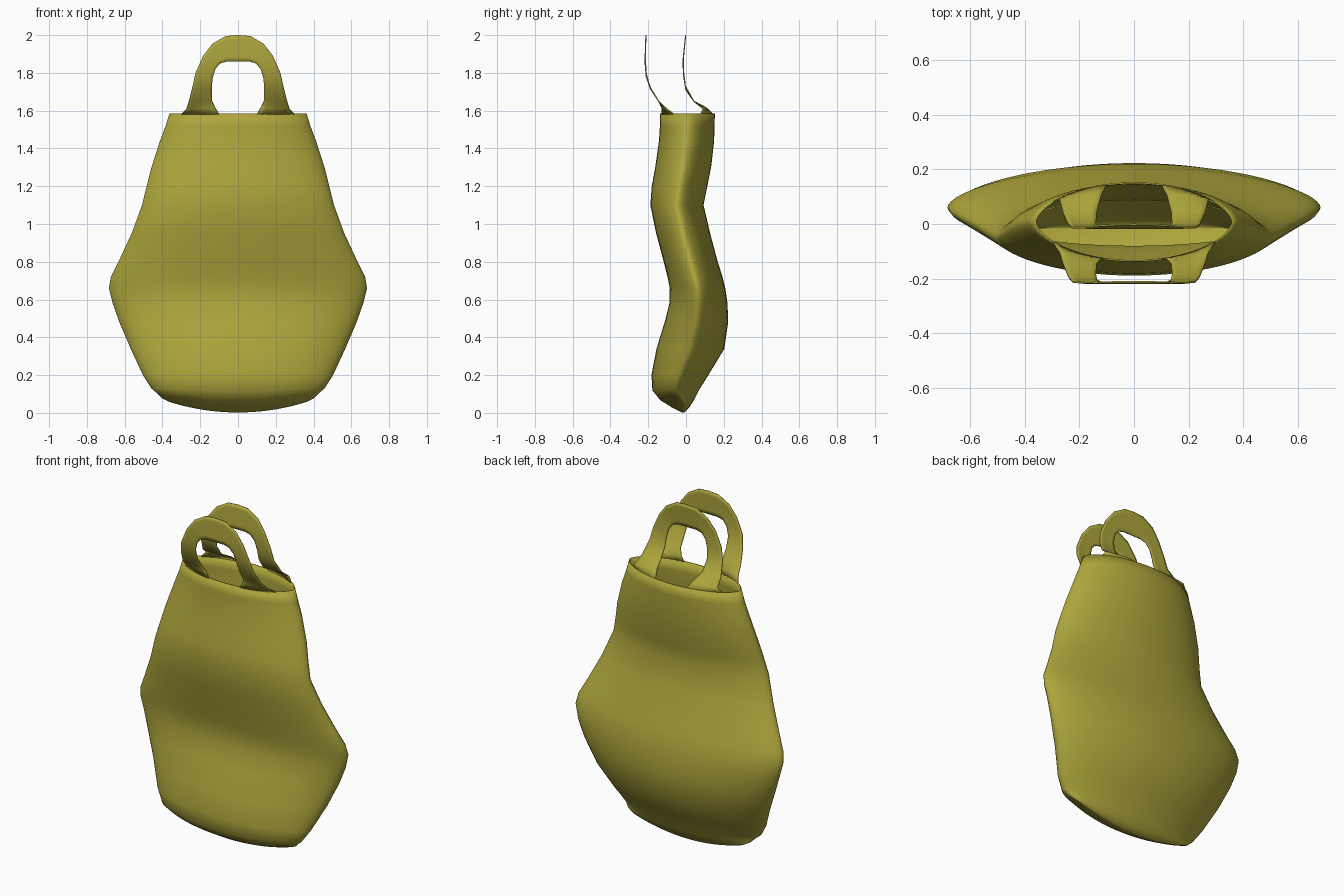
import bpy, bmesh, math

if "Cube" in bpy.data.objects:
    bpy.data.objects.remove(bpy.data.objects["Cube"])

mat = bpy.data.materials.new("olive")
mat.diffuse_color = (0.42, 0.38, 0.045, 1)
mat.use_nodes = True
mat.node_tree.nodes["Principled BSDF"].inputs["Base Color"].default_value = mat.diffuse_color

# Body rows: height, half width, front y, back y, lift of the side ends
ROWS = [
    (0.005, 0.36, -0.02, -0.01, 0.055), (0.03, 0.40, -0.07, 0.015, 0.05),
    (0.07, 0.425, -0.135, 0.04, 0.035), (0.12, 0.455, -0.175, 0.065, 0.01),
    (0.20, 0.50, -0.18, 0.115, 0), (0.34, 0.565, -0.153, 0.20, 0),
    (0.48, 0.625, -0.11, 0.22, 0), (0.58, 0.66, -0.085, 0.217, 0),
    (0.66, 0.68, -0.083, 0.205, 0), (0.72, 0.67, -0.095, 0.19, 0),
    (0.80, 0.63, -0.115, 0.165, 0), (0.95, 0.56, -0.155, 0.125, 0),
    (1.10, 0.505, -0.186, 0.09, 0), (1.20, 0.48, -0.178, 0.11, 0),
    (1.30, 0.455, -0.16, 0.13, 0), (1.44, 0.41, -0.14, 0.146, 0),
    (1.52, 0.38, -0.135, 0.148, 0), (1.585, 0.36, -0.135, 0.15, 0),
]
SEG = 64
RIM = ROWS[-1]


def interp(table, v):
    """Linear lookup in a list of (key, value)."""
    for (a, p), (b, q) in zip(table, table[1:]):
        if v <= b:
            return p + (q - p) * max(0, (v - a) / (b - a))
    return table[-1][1]


def finish(name, bm, thickness=0.006):
    bmesh.ops.recalc_face_normals(bm, faces=bm.faces[:])
    for f in bm.faces:
        f.smooth = True
    me = bpy.data.meshes.new(name)
    bm.to_mesh(me)
    bm.free()
    me.materials.append(mat)
    ob = bpy.data.objects.new(name, me)
    bpy.context.collection.objects.link(ob)
    mod = ob.modifiers.new("sheet", 'SOLIDIFY')
    mod.thickness = thickness
    mod.offset = 0
    return ob


def skin(bm, grid, closed=False):
    """Quads between neighbouring rows of vertices."""
    for r0, r1 in zip(grid, grid[1:]):
        n = len(r0)
        for i in range(n if closed else n - 1):
            j = (i + 1) % n
            bm.faces.new((r0[i], r0[j], r1[j], r1[i]))


# Bag body: stacked lens-shaped sections, open at the top
bm = bmesh.new()
grid = []
for z, w, yf, yb, lift in ROWS:
    mid, half = (yf + yb) / 2, (yb - yf) / 2
    ring = []
    for i in range(SEG):
        a = 2 * math.pi * i / SEG
        c, s = math.cos(a), math.sin(a)
        y = mid + half * math.copysign(abs(s) ** 1.2, s)
        ring.append(bm.verts.new((w * c, y, z + lift * c * c)))
    grid.append(ring)
skin(bm, grid, closed=True)
# bottom seam closes the narrow slot between front and back
low = grid[0]
for i in range(SEG // 2):
    q = [low[i], low[i + 1], low[-i - 1], low[-i % SEG]]
    q = list(dict.fromkeys(q))
    bm.faces.new(q)
finish("bag_body", bm)

# Handles: outer and inner outline of one half (x, z), foot to crown
OUTER = [(0.30, 1.58), (0.272, 1.61), (0.26, 1.65), (0.24, 1.73), (0.225, 1.80),
         (0.185, 1.89), (0.135, 1.955), (0.065, 1.995), (0, 2.0)]
INNER = [(0.10, 1.58), (0.12, 1.615), (0.137, 1.65), (0.139, 1.71), (0.135, 1.77),
         (0.12, 1.82), (0.095, 1.85), (0.06, 1.86), (0, 1.86)]
FRONT_Y = [(1.58, -0.12), (1.62, -0.13), (1.66, -0.15), (1.72, -0.19),
           (1.78, -0.21), (1.86, -0.217), (2.0, -0.212)]
BACK_Y = [(1.58, 0.13), (1.62, 0.075), (1.66, 0.03), (1.71, 0),
          (1.78, -0.012), (1.86, -0.016), (2.0, -0.002)]


def handle(name, curve, side):
    bm = bmesh.new()
    outer = OUTER + [(-x, z) for x, z in OUTER[-2::-1]]
    inner = INNER + [(-x, z) for x, z in INNER[-2::-1]]
    mid, half = (RIM[2] + RIM[3]) / 2, (RIM[3] - RIM[2]) / 2
    grid = []
    for (xo, zo), (xi, zi) in zip(outer, inner):
        row = []
        for k in range(7):
            t = k / 6
            x, z = xo + (xi - xo) * t, zo + (zi - zo) * t
            rim_y = mid + side * half * (1 - (x / RIM[1]) ** 2) ** 0.6
            b = min(1, max(0, (z - 1.58) / 0.06))
            row.append(bm.verts.new((x, rim_y * (1 - b) + interp(curve, z) * b, z)))
        grid.append(row)
    skin(bm, grid)
    finish(name, bm)


handle("front_handle", FRONT_Y, -1)
handle("back_handle", BACK_Y, 1)
